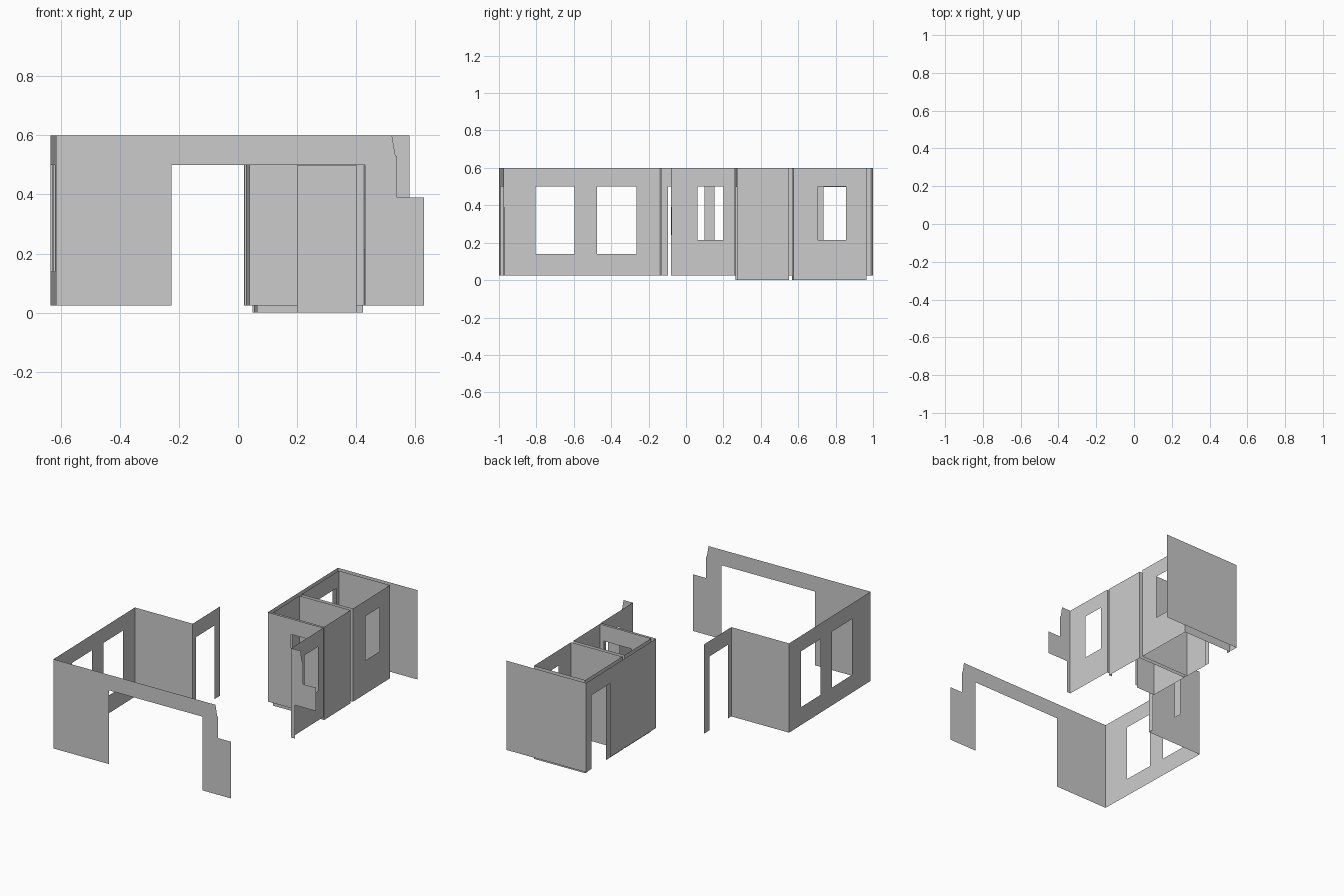
import bpy, bmesh
from mathutils import Matrix

if "Cube" in bpy.data.objects:
    bpy.data.objects.remove(bpy.data.objects["Cube"])

TURN = Matrix.Rotation(0.0235, 4, 'Z')   # the whole plan is turned slightly
TOP, SHELL, INNER = 0.60, 0.025, 0.0     # wall top, shell base, lining base


def sheet(name, start, end, outlines):
    """Thin upright sheet: outlines are (distance along wall, height) polygons."""
    (x0, y0), (x1, y1) = start, end
    length = ((x1 - x0) ** 2 + (y1 - y0) ** 2) ** 0.5
    dx, dy = (x1 - x0) / length, (y1 - y0) / length
    bm = bmesh.new()
    for outline in outlines:
        bm.faces.new([bm.verts.new(TURN @ Matrix.Translation((x0 + dx * d, y0 + dy * d, z)).translation)
                      for d, z in outline])
    bmesh.ops.remove_doubles(bm, verts=bm.verts, dist=1e-5)
    mesh = bpy.data.meshes.new(name)
    bm.to_mesh(mesh)
    bm.free()
    obj = bpy.data.objects.new(name, mesh)
    bpy.context.collection.objects.link(obj)
    return obj


def wall(name, start, end, base=SHELL, openings=()):
    """Wall with openings (from, to, sill, head) as axis coordinates along it."""
    axis = 0 if abs(end[0] - start[0]) > abs(end[1] - start[1]) else 1
    origin = start[axis]
    rects, at = [], origin
    for a, b, sill, head in openings:
        rects += [(at, a, base, TOP), (a, b, head, TOP)]
        if sill > base:
            rects.append((a, b, base, sill))
        at = b
    rects.append((at, end[axis], base, TOP))
    return sheet(name, start, end, [
        [(a - origin, lo), (b - origin, lo), (b - origin, hi), (a - origin, hi)]
        for a, b, lo, hi in rects])


# Front room: front wall with wide opening and stepped right end
L, F = -0.6385, -0.9855
steps = [(0.607, 0.39), (0.515, 0.39), (0.515, 0.53), (0.51, 0.53), (0.498, TOP)]
front = [(L, SHELL), (-0.248, SHELL), (-0.248, 0.5), (0.407, 0.5), (0.407, SHELL),
         (0.607, SHELL)] + steps + [(L, TOP)]
sheet("front_wall", (L, F), (0.607, F), [[(u - L, z) for u, z in front]])

# Front room: left window wall, rear wall and doorway wall
wall("front_room_window_wall", (L, F), (L, -0.127),
     openings=[(-0.79, -0.58, 0.14, 0.5), (-0.46, -0.25, 0.14, 0.5)])
wall("front_room_rear_wall", (L, -0.127), (-0.233, -0.127))
wall("hall_doorway_wall", (-0.233, -0.127), (-0.233, 0.158),
     openings=[(-0.092, 0.105, SHELL, 0.5)])

# Bay: stepped end piece and window wall
U, V = 0.433, -0.09
bay = [(U, SHELL), (0.46, SHELL), (0.46, 0.24), (0.607, 0.24)] + steps + [(U, TOP)]
sheet("bay_end_wall", (U, V), (0.607, V), [[(u - U, z) for u, z in bay]])
wall("bay_window_wall", (U, V), (U, 0.248), openings=[(0.05, 0.19, 0.215, 0.5)])

# Rear shell: front partition, left wall with doorway, long back wall
wall("rear_shell_partition", (0.044, 0.248), (U, 0.248),
     openings=[(0.208, 0.406, SHELL, 0.5)])
wall("rear_shell_left_wall", (0.044, 0.248), (0.044, 0.986),
     openings=[(0.735, 0.93, SHELL, 0.5)])
wall("rear_shell_back_wall", (0.044, 0.986), (0.6035, 0.986))

# Two lined rooms inside the rear shell, reaching down to the ground
rooms = [
    ("middle_room", 0.262, 0.54, dict(front=[(0.208, 0.406, INNER, 0.497)])),
    ("back_room", 0.565, 0.955, dict(left=[(0.735, 0.93, INNER, 0.497)],
                                     right=[(0.695, 0.845, 0.215, 0.5)])),
]
for name, v0, v1, holes in rooms:
    a, b = 0.071, 0.43
    sides = dict(front=((a, v0), (b, v0)), back=((a, v1), (b, v1)),
                 left=((a, v0), (a, v1)), right=((b, v0), (b, v1)))
    for side, (start, end) in sides.items():
        wall(f"{name}_{side}_wall", start, end, INNER, holes.get(side, ()))
